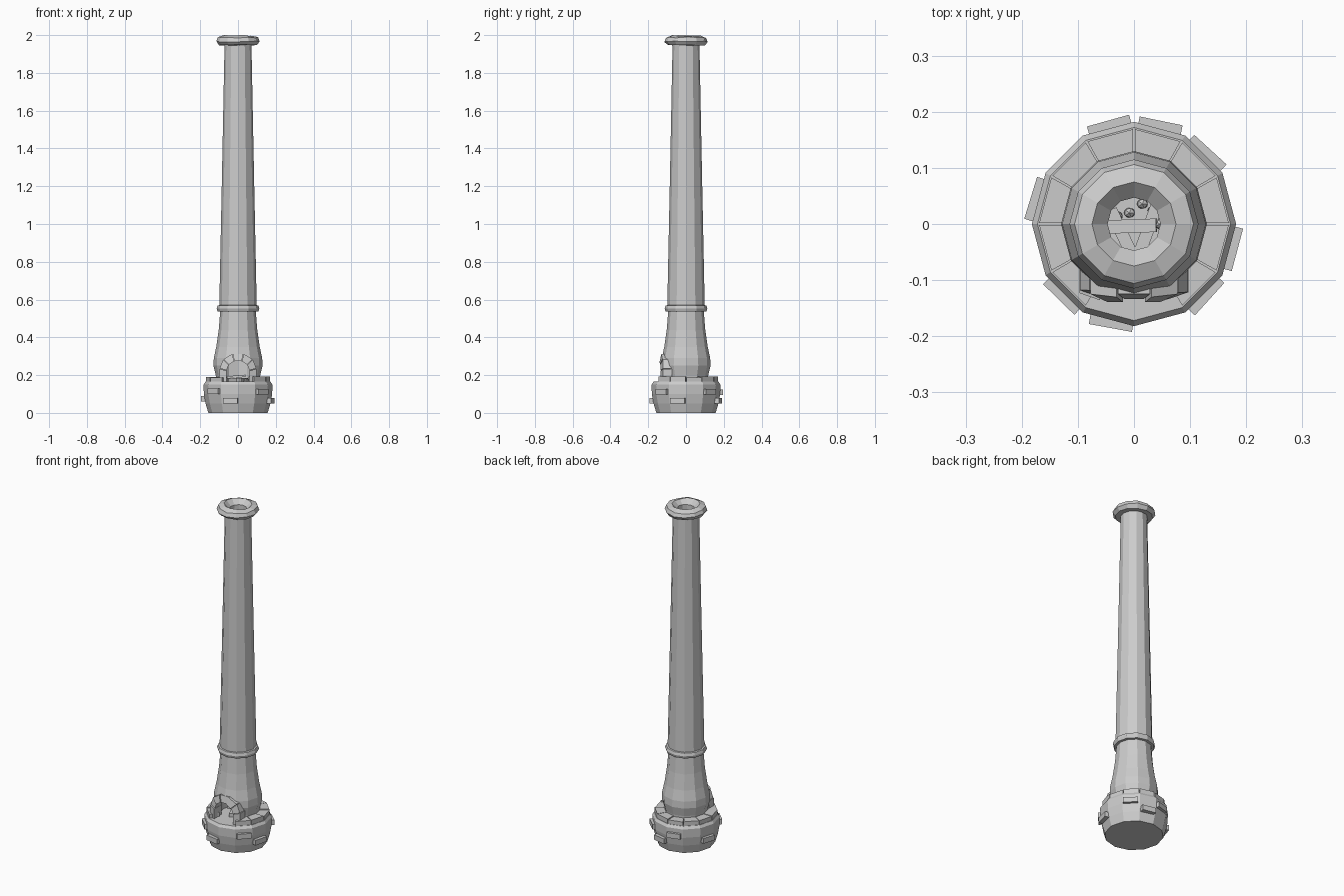
import bpy, bmesh, random
from math import sin, cos, pi, radians
from mathutils import Matrix, Vector

random.seed(4)
if "Cube" in bpy.data.objects:
    bpy.data.objects.remove(bpy.data.objects["Cube"])

stone = bpy.data.materials.new("stone grey")
stone.use_nodes = True
GREY = (0.6, 0.6, 0.6, 1)
stone.diffuse_color = GREY
stone.node_tree.nodes["Principled BSDF"].inputs["Base Color"].default_value = GREY

SIDES = 12


def finish(bm, name):
    bmesh.ops.recalc_face_normals(bm, faces=bm.faces)
    mesh = bpy.data.meshes.new(name)
    bm.to_mesh(mesh)
    bm.free()
    mesh.materials.append(stone)
    obj = bpy.data.objects.new(name, mesh)
    bpy.context.collection.objects.link(obj)
    return obj


def lathe(name, profile, closed_loop, wobble=0.0):
    """Spin (radius, z) points; a closed loop makes a tube, otherwise ends are capped."""
    bm = bmesh.new()
    rings = []
    for r, z in profile:
        rings.append([bm.verts.new((r * cos(a), r * sin(a), z - random.random() * wobble))
                      for a in (2 * pi * i / SIDES for i in range(SIDES))])
    pairs = list(zip(rings, rings[1:]))
    if closed_loop:
        pairs.append((rings[-1], rings[0]))
    else:
        bm.faces.new(rings[0])
        bm.faces.new(rings[-1])
    for lo, hi in pairs:
        for i in range(SIDES):
            j = (i + 1) % SIDES
            bm.faces.new((lo[i], lo[j], hi[j], hi[i]))
    return finish(bm, name)


def prism(bm, near, far):
    """Solid joining two matching outlines."""
    a = [bm.verts.new(p) for p in near]
    b = [bm.verts.new(p) for p in far]
    bm.faces.new(a)
    bm.faces.new(b)
    for i in range(len(a)):
        j = (i + 1) % len(a)
        bm.faces.new((a[i], a[j], b[j], b[i]))


def box(bm, centre, size, turn=0, tilt=0):
    m = (Matrix.Translation(centre) @ Matrix.Rotation(radians(turn), 4, 'Z')
         @ Matrix.Rotation(radians(tilt), 4, 'Y') @ Matrix.Diagonal((*size, 1)))
    bmesh.ops.create_cube(bm, size=1, matrix=m)


# Round stone base
lathe("base", [(0.157, 0), (0.172, 0.05), (0.181, 0.1), (0.182, 0.15), (0.172, 0.165)], False)

# Hollow flue: bulging hearth body and tapering shaft
body = lathe("chimney_body", [
    (0.115, 0.16), (0.118, 0.2), (0.13, 0.25), (0.128, 0.29), (0.115, 0.35),
    (0.102, 0.44), (0.094, 0.54), (0.099, 0.57), (0.086, 1.2), (0.071, 1.96),
    (0.048, 1.96), (0.055, 0.6), (0.07, 0.42), (0.095, 0.3), (0.095, 0.16)], True)

# Collar and chimney cap
lathe("collar", [(0.09, 0.535), (0.108, 0.537), (0.113, 0.552), (0.108, 0.568), (0.09, 0.572)], True)
lathe("cap", [(0.066, 1.95), (0.1, 1.95), (0.115, 1.97), (0.106, 1.99),
              (0.075, 2.0), (0.047, 1.975), (0.047, 1.95)], True, 0.006)


# Hearth opening, cut as an arch through the front wall
def arch(half_width, spring, rise, steps):
    pts = [(half_width, 0.15)]
    for i in range(steps + 1):
        a = pi * i / steps
        pts.append((half_width * cos(a), spring + rise * sin(a)))
    return pts + [(-half_width, 0.15)]


outline = arch(0.062, 0.23, 0.047, 6)
bm = bmesh.new()
prism(bm, [(x, -0.25, z) for x, z in outline], [(x, -0.03, z) for x, z in outline])
cutter = finish(bm, "opening_cutter")
cutter.hide_render = True
cut = body.modifiers.new("opening", 'BOOLEAN')
cut.operation = 'DIFFERENCE'
cut.solver = 'EXACT'
cut.object = cutter
bpy.context.view_layer.objects.active = body
bpy.ops.object.modifier_apply(modifier=cut.name)
bpy.data.objects.remove(cutter)


# Arch stones around the opening
def front_y(x, z):
    return -0.141 + 2.2 * x * x + 0.2 * max(0, z - 0.25)


inner = arch(0.06, 0.225, 0.05, 5)
outer = arch(0.098, 0.235, 0.083, 5)
bm = bmesh.new()
for i in range(len(inner) - 1):
    quad = [Vector(p) for p in (inner[i], inner[i + 1], outer[i + 1], outer[i])]
    mid = sum(quad, Vector((0, 0))) / 4
    quad = [mid + (p - mid) * 0.95 for p in quad]
    jut = random.uniform(-0.004, 0.003)
    prism(bm, [(p.x, front_y(p.x, p.y) + jut, p.y) for p in quad],
          [(p.x, -0.075, p.y) for p in quad])
finish(bm, "hearth_arch")

# Ledge stones on the base, left open before the hearth
bm = bmesh.new()
for k in range(SIDES):
    if k in (8, 9):
        continue
    a, b = radians(30 * k + 0.6), radians(30 * k + 29.4)
    ring = [(0.11, a), (0.169, a), (0.169, b), (0.11, b)]
    top = 0.19 + random.uniform(-0.003, 0.003)
    prism(bm, [(r * cos(t), r * sin(t), 0.155) for r, t in ring],
          [(r * cos(t), r * sin(t), top) for r, t in ring])
finish(bm, "ledge_stones")

# Bricks standing out of the base wall: (angle, height)
bm = bmesh.new()
for angle, z in ((104, 0.11), (75, 0.065), (44, 0.112), (-14, 0.065),
                 (-45, 0.112), (-103, 0.065), (-135, 0.115), (166, 0.075)):
    t = radians(angle)
    box(bm, (0.177 * cos(t), 0.177 * sin(t), z), (0.026, 0.078, 0.03),
        angle + random.uniform(-4, 4))
finish(bm, "base_bricks")

# Firewood and coals in the hearth
bm = bmesh.new()
box(bm, (-0.01, -0.004, 0.192), (0.1, 0.024, 0.012), 2, -5)
box(bm, (-0.02, -0.02, 0.176), (0.022, 0.1, 0.02), 25)
box(bm, (0.025, -0.01, 0.176), (0.022, 0.1, 0.02), -20)
finish(bm, "firewood")
bm = bmesh.new()
for x, y in ((0.015, 0.036), (0.034, 0.024), (0.046, 0.0), (-0.03, 0.014), (-0.008, 0.02), (0.04, -0.05)):
    m = Matrix.Translation((x, y, 0.172)) @ Matrix.Diagonal((0.011, 0.01, 0.012, 1))
    bmesh.ops.create_icosphere(bm, subdivisions=1, radius=1, matrix=m)
finish(bm, "coals")
